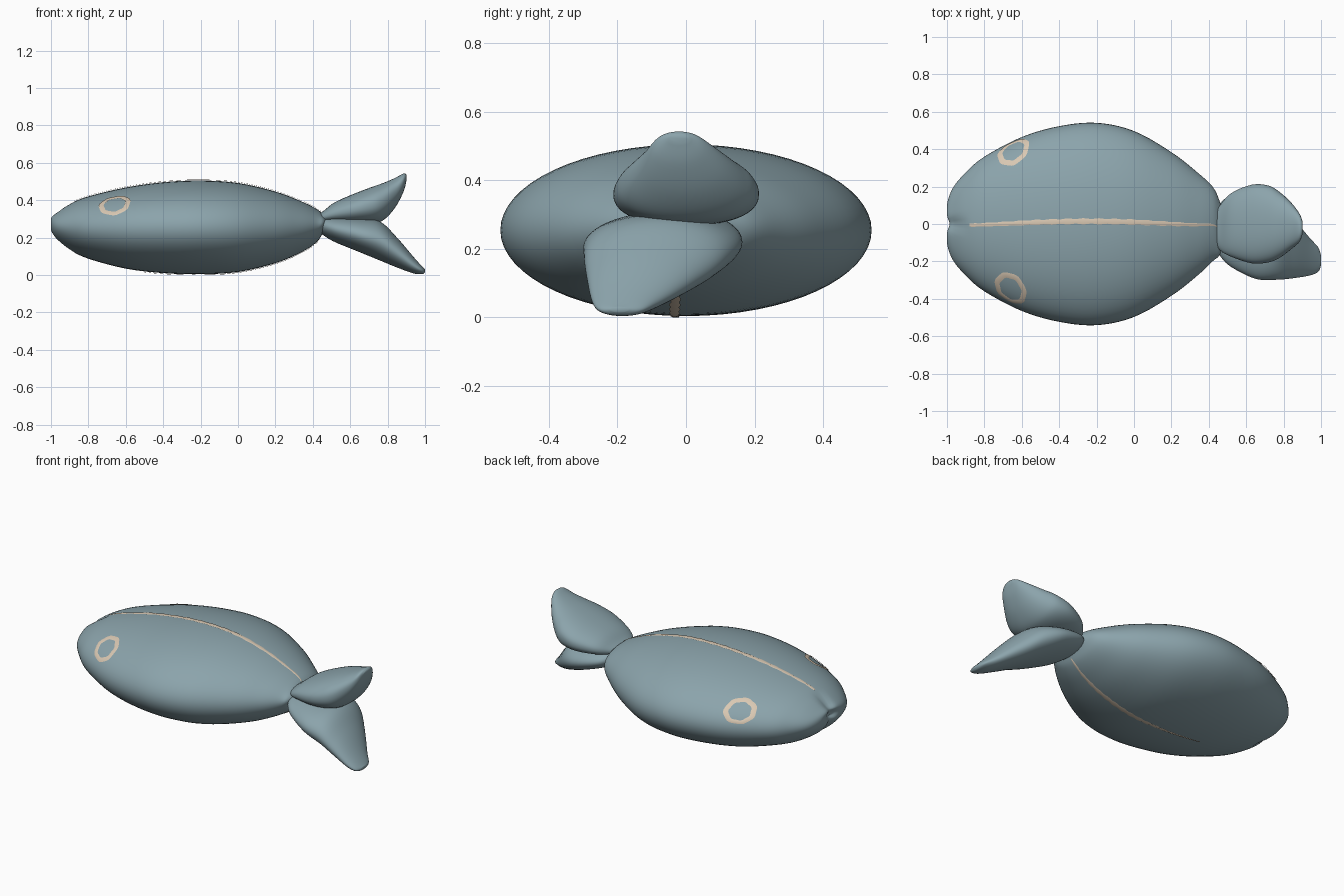
import bpy, bmesh, math
from mathutils import Vector

if "Cube" in bpy.data.objects:
    bpy.data.objects.remove(bpy.data.objects["Cube"])


def material(name, rgb):
    m = bpy.data.materials.new(name)
    m.diffuse_color = (*rgb, 1)
    m.use_nodes = True
    m.node_tree.nodes["Principled BSDF"].inputs["Base Color"].default_value = m.diffuse_color
    return m


BLUE = material("blue_grey_cloth", (0.26, 0.37, 0.41))
BEIGE = material("beige_stitching", (0.70, 0.58, 0.45))


def make(name, verts, faces, mat):
    me = bpy.data.meshes.new(name)
    me.from_pydata([tuple(v) for v in verts], [], faces)
    if mat == BLUE:
        bm = bmesh.new()
        bm.from_mesh(me)
        bmesh.ops.recalc_face_normals(bm, faces=bm.faces)
        bm.to_mesh(me)
        bm.free()
    me.materials.append(mat)
    for p in me.polygons:
        p.use_smooth = True
    ob = bpy.data.objects.new(name, me)
    bpy.context.collection.objects.link(ob)
    return ob


def smooth_rows(rows, sub=5):
    """Catmull-Rom spline through the station rows."""
    r = [rows[0]] + rows + [rows[-1]]
    out = []
    for i in range(1, len(r) - 2):
        for k in range(sub):
            t = k / sub
            out.append([0.5 * (2 * b + (c - a) * t + (2 * a - 5 * b + 4 * c - d) * t * t
                               + (3 * b - a - 3 * c + d) * t ** 3)
                        for a, b, c, d in zip(*r[i - 1:i + 3])])
    return out + [list(rows[-1])]


def loft(name, rows, bend=None, n=64, power=1.0):
    """Stuffed shape from oval sections (x, y centre, half width, z top, z bottom)."""
    verts, faces = [], []
    for x, yc, hw, zt, zb in rows:
        for i in range(n):
            a = 2 * math.pi * i / n
            c, s = [math.copysign(abs(f) ** power, f) for f in (math.cos(a), math.sin(a))]
            v = Vector((x, yc + hw * c, (zt + zb) / 2 + (zt - zb) / 2 * s))
            verts.append(bend(v) if bend else v)
    for j in range(len(rows) - 1):
        for i in range(n):
            k = (i + 1) % n
            faces.append((j * n + i, j * n + k, (j + 1) * n + k, (j + 1) * n + i))
    faces.append(tuple(range(n)))
    faces.append(tuple(range((len(rows) - 1) * n, len(rows) * n)))
    return make(name, verts, faces, BLUE)


# Body
body_rows = smooth_rows([
    (-0.992, 0, 0.03, 0.285, 0.262), (-1.0, 0, 0.10, 0.31, 0.235), (-0.97, 0, 0.19, 0.335, 0.19),
    (-0.9, 0, 0.275, 0.38, 0.135), (-0.8, 0, 0.36, 0.42, 0.087), (-0.6, 0, 0.465, 0.468, 0.034),
    (-0.4, 0, 0.523, 0.496, 0.010), (-0.2, 0, 0.541, 0.505, 0.004), (0, 0, 0.497, 0.492, 0.016),
    (0.2, 0, 0.384, 0.446, 0.063), (0.34, 0, 0.275, 0.393, 0.122), (0.42, 0, 0.20, 0.353, 0.175),
    (0.455, -0.02, 0.15, 0.325, 0.225), (0.475, -0.03, 0.09, 0.31, 0.25)])


def nose_pinch(v):
    # seam tuck running round the nose
    g = math.exp(-(v.y / 0.03) ** 2) * min(1, max(0, (-0.88 - v.x) / 0.1))
    v.x += 0.015 * g
    v.z += (0.265 - v.z) * 0.15 * g
    return v


loft("body", body_rows, nose_pinch)


def on_body(p, lift):
    """Push a point onto the body section at its x, raised by lift."""
    for a, b in zip(body_rows[5:], body_rows[6:]):
        if a[0] <= p.x <= b[0]:
            break
    t = (p.x - a[0]) / (b[0] - a[0])
    _, yc, hw, zt, zb = [u + (w - u) * t for u, w in zip(a, b)]
    zc, hz = (zt + zb) / 2, (zt - zb) / 2
    y, z = (p.y - yc) / hw, (p.z - zc) / hz
    d = math.hypot(y, z)
    nrm = Vector((0, y / hw, z / hz)).normalized()
    return Vector((p.x, yc + y / d * hw, zc + z / d * hz)) + nrm * lift


def ribbon(name, lines, closed, flip=False):
    """Thin stitched strip from a list of cross-section rows, facing outwards."""
    w, n = len(lines[0]), len(lines)
    faces = []
    for j in range(n if closed else n - 1):
        k = (j + 1) % n
        for i in range(w - 1):
            f = (j * w + i, k * w + i, k * w + i + 1, j * w + i + 1)
            faces.append(f[::-1] if flip else f)
    return make(name, [v for row in lines for v in row], faces, BEIGE)


PROFILE = [(-1, 0.004), (-0.5, 0.005), (0, 0.005), (0.5, 0.005), (1, 0.004)]


# Back and belly seams
def seam(name, x0, x1, z, path, width, flip):
    lines = []
    for j in range(91):
        x = x0 + (x1 - x0) * j / 90
        wob = 1 + 0.15 * math.sin(j * 1.1)
        y = path(x)
        lines.append([on_body(Vector((x, y + s * width(x) * wob, z)), h) for s, h in PROFILE])
    ribbon(name, lines, False, flip)


seam("back_seam", -0.88, 0.445, 0.6,
     lambda x: 0.02 - 0.09 * (x + 0.25) ** 2, lambda x: 0.02, False)
seam("belly_seam", -0.5, 0.445, -0.1,
     lambda x: -0.05 - 0.03 * x, lambda x: 0.025 * min(1, 0.2 + (x + 0.5) * 1.3), True)

# Eye rings, one on each side
for side, centre in (("left", Vector((-0.66, -0.33, 0.368))), ("right", Vector((-0.645, 0.395, 0.35)))):
    s = 1 if centre.y > 0 else -1
    c = on_body(centre, 0)
    nrm = Vector((-0.25, 2.0 * s, 2.2)).normalized()
    t1 = (Vector((1, 0, 0)) - nrm * nrm.x).normalized()
    t2 = nrm.cross(t1)
    lines = []
    for j in range(48):
        a = 2 * math.pi * j / 48
        d = t1 * math.cos(a) + t2 * math.sin(a)
        r = 0.071 + 0.002 * math.sin(7 * a)
        lines.append([on_body(c + d * (r + 0.0135 * q), h) for q, h in PROFILE])
    ribbon(side + "_eye_ring", lines, True, True)

# Tail fins
loft("upper_tail_fin", smooth_rows([
    (0.43, -0.02, 0.07, 0.325, 0.275), (0.46, -0.02, 0.12, 0.345, 0.278), (0.52, -0.005, 0.17, 0.39, 0.272),
    (0.63, 0.0, 0.21, 0.438, 0.268), (0.72, 0.0, 0.205, 0.472, 0.272), (0.78, -0.005, 0.175, 0.493, 0.295),
    (0.84, -0.01, 0.125, 0.519, 0.36), (0.885, -0.02, 0.075, 0.542, 0.445),
    (0.902, -0.02, 0.03, 0.535, 0.51)]), power=0.9)
loft("lower_tail_fin", smooth_rows([
    (0.43, -0.03, 0.07, 0.30, 0.235), (0.46, -0.03, 0.14, 0.308, 0.21), (0.52, -0.04, 0.19, 0.312, 0.175),
    (0.65, -0.065, 0.228, 0.305, 0.122), (0.76, -0.09, 0.208, 0.285, 0.077), (0.85, -0.13, 0.16, 0.2, 0.04),
    (0.94, -0.175, 0.1, 0.095, 0.008), (0.985, -0.19, 0.065, 0.045, 0.005), (1.0, -0.195, 0.025, 0.03, 0.015)]))
